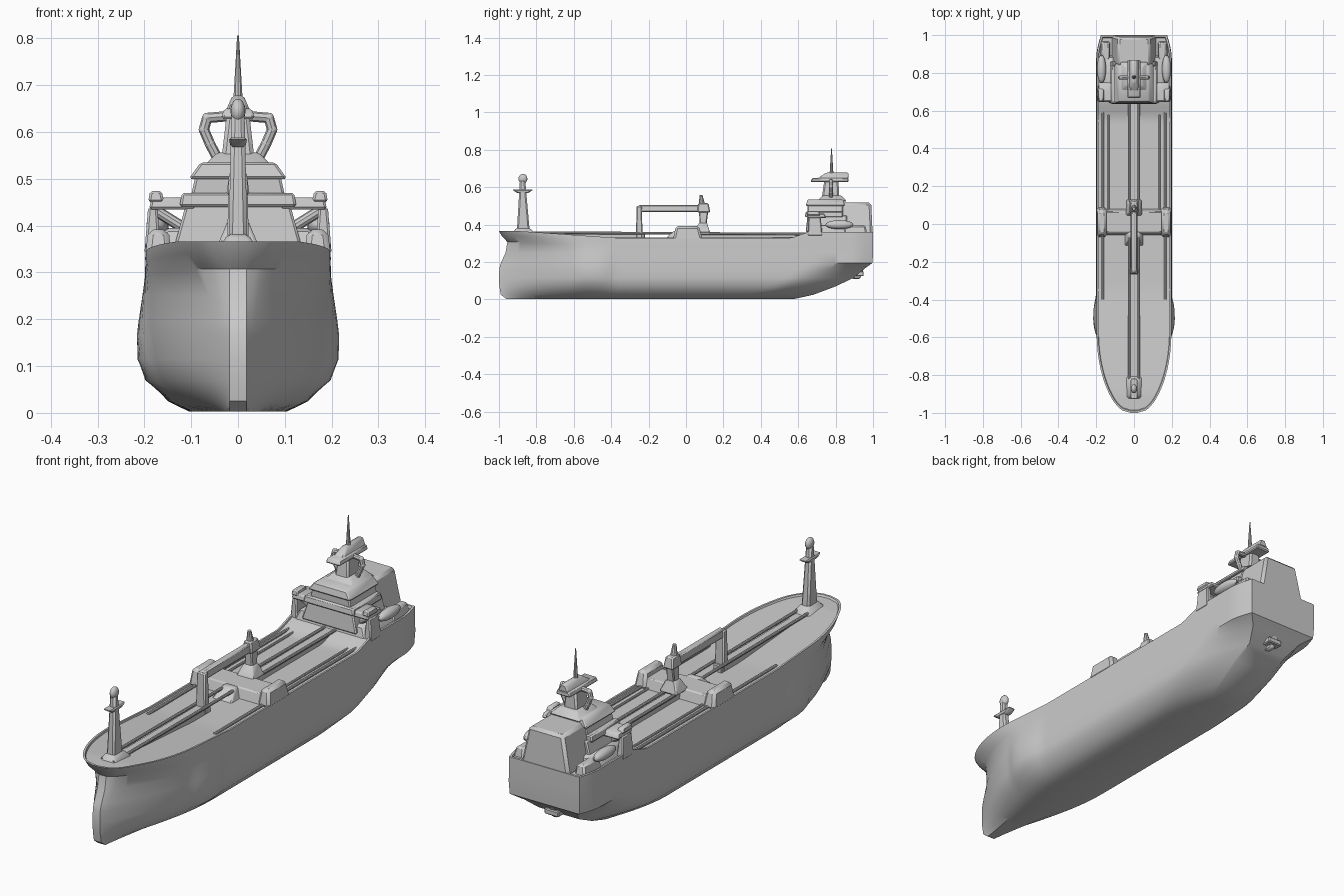
import bpy, bmesh, math
from mathutils import Vector


def finish(name, bm, angle=35):
    bmesh.ops.recalc_face_normals(bm, faces=bm.faces)
    me = bpy.data.meshes.new(name)
    bm.to_mesh(me)
    bm.free()
    ob = bpy.data.objects.new(name, me)
    bpy.context.collection.objects.link(ob)
    bpy.ops.object.select_all(action='DESELECT')
    ob.select_set(True)
    bpy.context.view_layer.objects.active = ob
    bpy.ops.object.shade_smooth_by_angle(angle=math.radians(angle))
    return ob


def block(name, bottom, z0, top, z1, bevel=0.005):
    """Tapered block; bottom and top are (x0, x1, y0, y1)."""
    bm = bmesh.new()
    rings = []
    for (x0, x1, y0, y1), z in ((bottom, z0), (top, z1)):
        rings.append([bm.verts.new((x, y, z)) for x, y in ((x0, y0), (x1, y0), (x1, y1), (x0, y1))])
    bm.faces.new(rings[0])
    bm.faces.new(rings[1])
    for i in range(4):
        j = (i + 1) % 4
        bm.faces.new((rings[0][i], rings[0][j], rings[1][j], rings[1][i]))
    if bevel:
        bmesh.ops.bevel(bm, geom=bm.edges[:], offset=bevel, segments=1, affect='EDGES')
    return finish(name, bm)


def box(name, x0, x1, y0, y1, z0, z1, bevel=0.004):
    return block(name, (x0, x1, y0, y1), z0, (x0, x1, y0, y1), z1, bevel)


def rod(name, a, b, r1, r2=None, seg=10):
    a, b = Vector(a), Vector(b)
    bm = bmesh.new()
    bmesh.ops.create_cone(bm, cap_ends=True, segments=seg, radius1=r1,
                          radius2=r1 if r2 is None else r2, depth=(b - a).length)
    bm.transform((b - a).to_track_quat('Z', 'Y').to_matrix().to_4x4())
    bmesh.ops.translate(bm, verts=bm.verts, vec=(a + b) / 2)
    return finish(name, bm)


def ball(name, c, r):
    bm = bmesh.new()
    bmesh.ops.create_uvsphere(bm, u_segments=16, v_segments=10, radius=1)
    bmesh.ops.scale(bm, verts=bm.verts, vec=r)
    bmesh.ops.translate(bm, verts=bm.verts, vec=c)
    return finish(name, bm)


# Hull lofted from waterlines: z, stem y, stern y, half width, bow length, bow power, stern width
LEVELS = [
    (0.003, -0.96, 0.58, 0.105, 0.70, 1.2, 0.5), (0.025, -0.99, 0.68, 0.150, 0.62, 1.1, 0.5),
    (0.07, -0.998, 0.80, 0.190, 0.55, 1.0, 0.5), (0.115, -1.0, 0.895, 0.199, 0.52, 1.0, 0.5),
    (0.165, -0.998, 0.955, 0.20, 0.50, 1.0, 0.65), (0.195, -0.99, 0.997, 0.20, 0.48, 0.95, 0.86),
    (0.25, -0.965, 1.0, 0.199, 0.46, 0.85, 0.88), (0.285, -0.955, 1.0, 0.198, 0.42, 0.68, 0.88),
    (0.305, -0.985, 1.0, 0.198, 0.41, 0.52, 0.88), (0.328, -1.0, 1.0, 0.197, 0.41, 0.47, 0.88),
    (0.328, -0.99, 0.99, 0.189, 0.41, 0.47, 0.88), (0.320, -0.985, 0.985, 0.187, 0.41, 0.47, 0.88)]


def sheer(y, z):
    w = max(0, min(1, (z - 0.25) / 0.06))
    bow = max(0, min(1, (-0.35 - y) / 0.55))
    aft = max(0, min(1, (y - 0.56) / 0.1))
    return z + w * (0.038 * bow + 0.034 * aft)


def bulge(y, z):
    """Rounded swelling on the side behind the bow."""
    along = max(0, 1 - ((y + 0.5) / 0.105) ** 2) ** 0.6
    return 0.016 * along * max(0, min(1, (z - 0.02) / 0.09, (0.29 - z) / 0.12))


bm = bmesh.new()
N = 80
grid = []
for z, yb, ys, hw, bl, p, e in LEVELS:
    port, star = [], []
    for j in range(N + 1):
        t = j / N
        t = 0.5 * t + 0.5 * (0.5 - 0.5 * math.cos(math.pi * t))
        y = yb + (ys - yb) * t
        u = min(1, (y - yb) / bl)
        v = min(1, (ys - y) / (0.12 if z > 0.17 else 0.34))
        w = 0.018 + (hw - 0.018) * math.sin(math.pi / 2 * u) ** p
        w *= e + (1 - e) * math.sin(math.pi / 2 * v)
        w += bulge(y, z)
        port.append(bm.verts.new((-w, y, sheer(y, z))))
        star.append(bm.verts.new((w, y, sheer(y, z))))
    grid.append(port + star[::-1])
for a, b in zip(grid, grid[1:]):
    n = len(a)
    for j in range(n):
        k = (j + 1) % n
        bm.faces.new((a[j], a[k], b[k], b[j]))
for ring in (grid[0], grid[-1]):
    for j in range(N):
        bm.faces.new((ring[j], ring[j + 1], ring[-2 - j], ring[-1 - j]))
finish("hull", bm)

# Deck: centre pipe run (open below near the crane), side pipes, cross manifold
box("pipe_walkway_fore", -0.022, 0.022, -0.9, -0.22, 0.315, 0.351)
box("pipe_walkway_aft", -0.022, 0.022, -0.08, 0.65, 0.315, 0.348)
for s in (-1, 1):
    rod("centre_pipe", (s * 0.026, -0.92, 0.358), (s * 0.026, 0.65, 0.350), 0.007)
    rod("side_pipe", (s * 0.165, -0.4, 0.324), (s * 0.165, 0.64, 0.326), 0.007)
    rod("inner_side_pipe", (s * 0.135, 0.06, 0.322), (s * 0.135, 0.64, 0.322), 0.006)
    block("manifold_end", (s * 0.17 - 0.03, s * 0.17 + 0.03, -0.07, 0.09), 0.315,
          (s * 0.17 - 0.022, s * 0.17 + 0.022, -0.055, 0.07), 0.392, 0.012)
block("manifold_deck", (-0.18, 0.18, -0.06, 0.08), 0.315, (-0.18, 0.18, -0.045, 0.065), 0.364)
block("manifold_front_step", (-0.05, 0.05, -0.12, -0.04), 0.315, (-0.03, 0.03, -0.07, -0.04), 0.364)

# Deck crane
block("crane_front_post", (-0.024, 0.024, -0.268, -0.232), 0.32, (-0.02, 0.02, -0.264, -0.236), 0.50)
block("crane_beam", (-0.018, 0.018, -0.265, 0.12), 0.468, (-0.014, 0.014, -0.255, 0.12), 0.505)
block("crane_base", (-0.045, 0.045, 0.04, 0.13), 0.355, (-0.022, 0.022, 0.07, 0.112), 0.41)
block("crane_rear_post", (-0.02, 0.02, 0.072, 0.11), 0.40, (-0.017, 0.017, 0.07, 0.12), 0.48)
block("crane_head", (-0.025, 0.025, 0.06, 0.13), 0.465, (-0.018, 0.018, 0.065, 0.12), 0.515)
rod("crane_tip", (0, 0.085, 0.51), (0, 0.08, 0.558), 0.016, 0.008)

# Foremast on the bow
block("foremast_base", (-0.045, 0.045, -0.93, -0.80), 0.345, (-0.022, 0.022, -0.91, -0.835), 0.382, 0.008)
block("foremast", (-0.02, 0.02, -0.904, -0.836), 0.37, (-0.014, 0.014, -0.888, -0.86), 0.64, 0.008)
block("foremast_platform", (-0.016, 0.016, -0.90, -0.845), 0.568, (-0.02, 0.02, -0.93, -0.815), 0.588)
ball("foremast_lamp", (0, -0.872, 0.645), (0.016, 0.024, 0.026))

# Superstructure tiers
block("deckhouse_base", (-0.187, 0.187, 0.64, 0.90), 0.325, (-0.155, 0.155, 0.66, 0.88), 0.395, 0.008)
block("deckhouse_front", (-0.135, 0.135, 0.64, 0.86), 0.36, (-0.11, 0.11, 0.65, 0.86), 0.45)
block("aft_house", (-0.12, 0.12, 0.80, 0.998), 0.345, (-0.085, 0.085, 0.80, 0.99), 0.518, 0.012)
block("bridge_deck", (-0.125, 0.125, 0.635, 0.84), 0.44, (-0.12, 0.12, 0.64, 0.84), 0.47)
block("bridge", (-0.10, 0.10, 0.65, 0.84), 0.465, (-0.09, 0.09, 0.65, 0.84), 0.51)
block("bridge_roof", (-0.105, 0.105, 0.64, 0.85), 0.50, (-0.08, 0.08, 0.65, 0.84), 0.535)
block("monkey_island", (-0.075, 0.075, 0.70, 0.86), 0.525, (-0.045, 0.045, 0.73, 0.83), 0.556)

# Bridge wings, lifeboats and stern lockers on both sides
for s in (-1, 1):
    def span(a, b, y0, y1):
        return (min(s * a, s * b), max(s * a, s * b), y0, y1)
    block("bridge_wing", span(0.09, 0.19, 0.645, 0.75), 0.435, span(0.09, 0.185, 0.65, 0.74), 0.46)
    block("wing_cab", span(0.158, 0.192, 0.645, 0.72), 0.45, span(0.163, 0.188, 0.65, 0.71), 0.474)
    block("wing_post", span(0.165, 0.2, 0.65, 0.73), 0.34, span(0.172, 0.192, 0.655, 0.72), 0.44)
    rod("wing_brace", (s * 0.10, 0.69, 0.385), (s * 0.18, 0.69, 0.435), 0.012)
    ball("lifeboat", (s * 0.172, 0.82, 0.40), (0.024, 0.075, 0.024))
    block("stern_locker", span(0.125, 0.18, 0.84, 0.97), 0.34, span(0.13, 0.168, 0.85, 0.96), 0.395, 0.008)

# Radar mast with curved arms and spire
block("mast_tower", (-0.036, 0.036, 0.725, 0.82), 0.535, (-0.024, 0.024, 0.74, 0.815), 0.64, 0.008)
block("radar_platform", (-0.036, 0.036, 0.665, 0.87), 0.628, (-0.03, 0.03, 0.675, 0.868), 0.65)
block("radar_head", (-0.026, 0.026, 0.70, 0.868), 0.645, (-0.012, 0.012, 0.75, 0.868), 0.678)
rod("mast_spire", (0, 0.778, 0.66), (0, 0.778, 0.806), 0.011, 0.002)
for s in (-1, 1):
    pts = [(0.02, 0.634), (0.066, 0.63), (0.073, 0.605), (0.06, 0.575), (0.042, 0.54)]
    for (x0, z0), (x1, z1) in zip(pts, pts[1:]):
        rod("radar_arm", (s * x0, 0.775, z0), (s * x1, 0.775, z1), 0.011, seg=8)
        ball("radar_arm_joint", (s * x1, 0.775, z1), (0.011, 0.011, 0.011))

# Rudder and steering gear under the stern
block("rudder", (-0.012, 0.012, 0.89, 0.93), 0.11, (-0.02, 0.02, 0.88, 0.96), 0.19)
box("rudder_foot", -0.035, 0.035, 0.90, 0.95, 0.125, 0.15)
